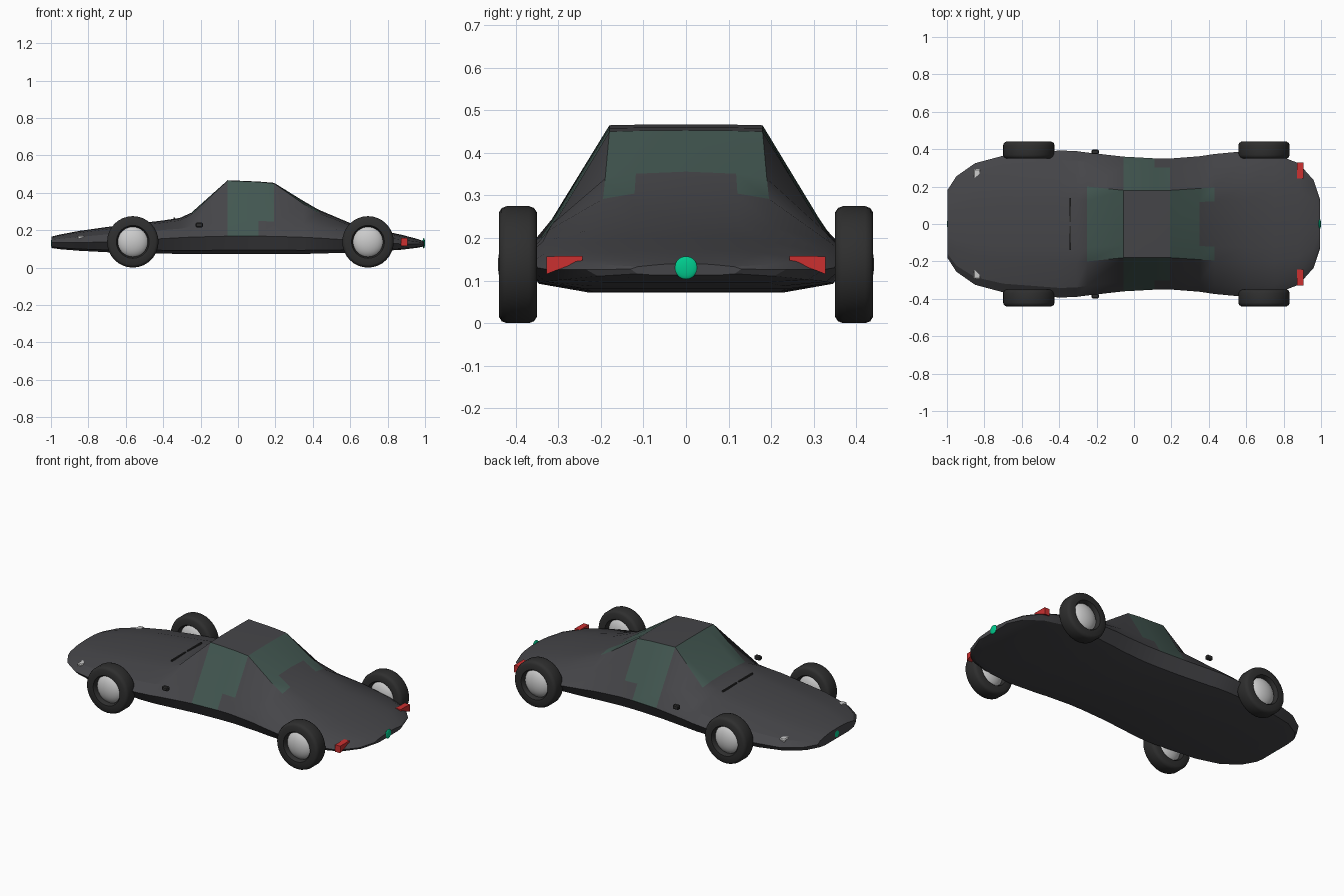
import bpy, bmesh
from math import cos, sin, tau, radians

if "Cube" in bpy.data.objects:
    bpy.data.objects.remove(bpy.data.objects["Cube"])


def material(name, r, g, b):
    m = bpy.data.materials.new(name)
    m.diffuse_color = (r, g, b, 1)
    m.use_nodes = True
    m.node_tree.nodes["Principled BSDF"].inputs["Base Color"].default_value = m.diffuse_color
    return m


PAINT = material("dark_paint", 0.06, 0.06, 0.066)
GLASS = material("tinted_glass", 0.055, 0.095, 0.082)
RUBBER = material("rubber", 0.028, 0.028, 0.028)
METAL = material("bright_metal", 0.6, 0.6, 0.58)
RED = material("red_lens", 0.6, 0.03, 0.03)
GREEN = material("green_lens", 0.0, 0.6, 0.27)


def finish(name, bm, mats, angle=30):
    bmesh.ops.recalc_face_normals(bm, faces=bm.faces)
    me = bpy.data.meshes.new(name)
    bm.to_mesh(me)
    bm.free()
    ob = bpy.data.objects.new(name, me)
    bpy.context.collection.objects.link(ob)
    for m in mats:
        me.materials.append(m)
    bpy.ops.object.select_all(action='DESELECT')
    ob.select_set(True)
    bpy.context.view_layer.objects.active = ob
    bpy.ops.object.shade_smooth_by_angle(angle=radians(angle))
    return ob


# Body stations: x, half width, belt z, bottom z, top z, top edge y, top edge z
STATIONS = [
    (-0.998, 0.18, 0.135, 0.105, 0.165, 0.10, 0.160),
    (-0.95, 0.255, 0.133, 0.098, 0.177, 0.14, 0.171),
    (-0.85, 0.325, 0.133, 0.090, 0.196, 0.18, 0.186),
    (-0.70, 0.365, 0.138, 0.082, 0.217, 0.20, 0.206),
    (-0.40, 0.393, 0.155, 0.075, 0.252, 0.21, 0.240),
    (-0.31, 0.390, 0.160, 0.073, 0.266, 0.21, 0.252),
    (-0.25, 0.382, 0.163, 0.072, 0.293, 0.20, 0.283),
    (-0.055, 0.360, 0.168, 0.072, 0.467, 0.18, 0.465),
    (0.11, 0.351, 0.168, 0.072, 0.460, 0.18, 0.458),
    (0.193, 0.350, 0.167, 0.072, 0.453, 0.18, 0.450),
    (0.35, 0.362, 0.162, 0.073, 0.356, 0.19, 0.340),
    (0.43, 0.374, 0.158, 0.075, 0.310, 0.195, 0.292),
    (0.60, 0.390, 0.147, 0.080, 0.238, 0.20, 0.226),
    (0.75, 0.375, 0.135, 0.087, 0.202, 0.20, 0.190),
    (0.88, 0.325, 0.126, 0.096, 0.174, 0.18, 0.165),
    (0.96, 0.235, 0.126, 0.106, 0.153, 0.13, 0.147),
    (0.995, 0.13, 0.127, 0.113, 0.140, 0.07, 0.137),
]


def body():
    bm = bmesh.new()
    rings = []
    for x, w, belt, bot, top, y1, z1 in STATIONS:
        cabin = -0.06 < x < 0.2
        bulge = 0 if cabin else 0.3 * (z1 - belt)
        k = 0.72
        half = [(0, top), (0.62 * y1, top - 0.3 * (top - z1)), (y1, z1),
                (y1 + (w - y1) * k, z1 + (belt - z1) * k + min(bulge, 0.022)),
                (w, belt), (0.88 * w, bot + 0.22 * (belt - bot)), (0.6 * w, bot)]
        ring = half + [(-y, z) for y, z in reversed(half[1:])]
        rings.append([bm.verts.new((x, y, z)) for y, z in ring])
    n = len(rings[0])
    for i, (a, b) in enumerate(zip(rings, rings[1:])):
        xm = (STATIONS[i][0] + STATIONS[i + 1][0]) / 2
        for j in range(n):
            f = bm.faces.new((a[j], a[(j + 1) % n], b[(j + 1) % n], b[j]))
            s = min(j, n - 1 - j)
            windscreen = s < 2 and -0.25 < xm < -0.06
            rear = (s == 0 and 0.2 < xm < 0.35) or (s == 1 and 0.2 < xm < 0.43)
            side = (s == 2 and -0.05 < xm < 0.19) or (s == 3 and -0.05 < xm < 0.11)
            f.material_index = int(windscreen or rear or side)
    bm.faces.new(rings[0])
    bm.faces.new(rings[-1])
    finish("body_shell", bm, [PAINT, GLASS], 25)


def ellipsoid(name, loc, size, mat):
    bm = bmesh.new()
    bmesh.ops.create_uvsphere(bm, u_segments=28, v_segments=16, radius=1)
    for v in bm.verts:
        v.co = [c + p * s for c, p, s in zip(loc, v.co, size)]
    finish(name, bm, [mat], 60)


def wheel(label, x, side):
    # Lathed tyre ring with a domed hub inside it
    profile = [(0.08, -0.03), (0.088, -0.044), (0.122, -0.045), (0.133, -0.038),
               (0.1375, -0.026), (0.1375, 0.026), (0.133, 0.038), (0.122, 0.045),
               (0.088, 0.044), (0.08, 0.03)]
    bm = bmesh.new()
    n, yc = 32, 0.395 * side
    rings = [[bm.verts.new((x + r * cos(tau * i / n), yc + y, 0.1375 + r * sin(tau * i / n)))
              for r, y in profile] for i in range(n)]
    m = len(profile)
    for i in range(n):
        a, b = rings[i], rings[(i + 1) % n]
        for j in range(m):
            bm.faces.new((a[j], a[(j + 1) % m], b[(j + 1) % m], b[j]))
    finish(label + "_tyre", bm, [RUBBER], 40)
    ellipsoid(label + "_hub", (x, yc, 0.1375), (0.086, 0.047, 0.086), METAL)


def prism(name, outline, x0, x1, side, mat, bevel=0.0):
    # Extrude a y-z outline along x, mirrored by side
    bm = bmesh.new()
    f = bm.faces.new([bm.verts.new((x0, y * side, z)) for y, z in outline])
    ext = bmesh.ops.extrude_face_region(bm, geom=[f])
    for v in ext["geom"]:
        if isinstance(v, bmesh.types.BMVert):
            v.co.x = x1
    if bevel:
        bmesh.ops.bevel(bm, geom=bm.edges[:], offset=bevel, segments=1, affect='EDGES')
    finish(name, bm, [mat])


body()
for side, tag in ((-1, "right"), (1, "left")):
    wheel("front_" + tag + "_wheel", -0.5625, side)
    wheel("rear_" + tag + "_wheel", 0.695, side)
    # Lamps
    prism(tag + "_headlight", [(0.225, 0.15), (0.225, 0.172), (0.295, 0.17), (0.295, 0.143)],
          -0.858, -0.822, side, METAL, 0.005)
    prism(tag + "_tail_light", [(0.243, 0.148), (0.243, 0.158), (0.328, 0.157),
                                (0.328, 0.115), (0.295, 0.128)], 0.872, 0.906, side, RED)
    # Door mirror
    prism(tag + "_mirror", [(0.373, 0.215), (0.373, 0.24), (0.398, 0.24), (0.398, 0.215)],
          -0.226, -0.188, side, RUBBER, 0.005)

# Wipers
for i, y in enumerate((-0.14, 0.01)):
    prism("wiper_%d" % (i + 1), [(y, 0.258), (y, 0.267), (y + 0.13, 0.267), (y + 0.13, 0.258)],
          -0.345, -0.337, 1, RUBBER)

# Round centre lamps on nose and tail
ellipsoid("nose_lamp", (-0.993, 0, 0.13), (0.007, 0.027, 0.027), GREEN)
ellipsoid("tail_lamp", (0.993, 0, 0.13), (0.007, 0.027, 0.027), GREEN)
